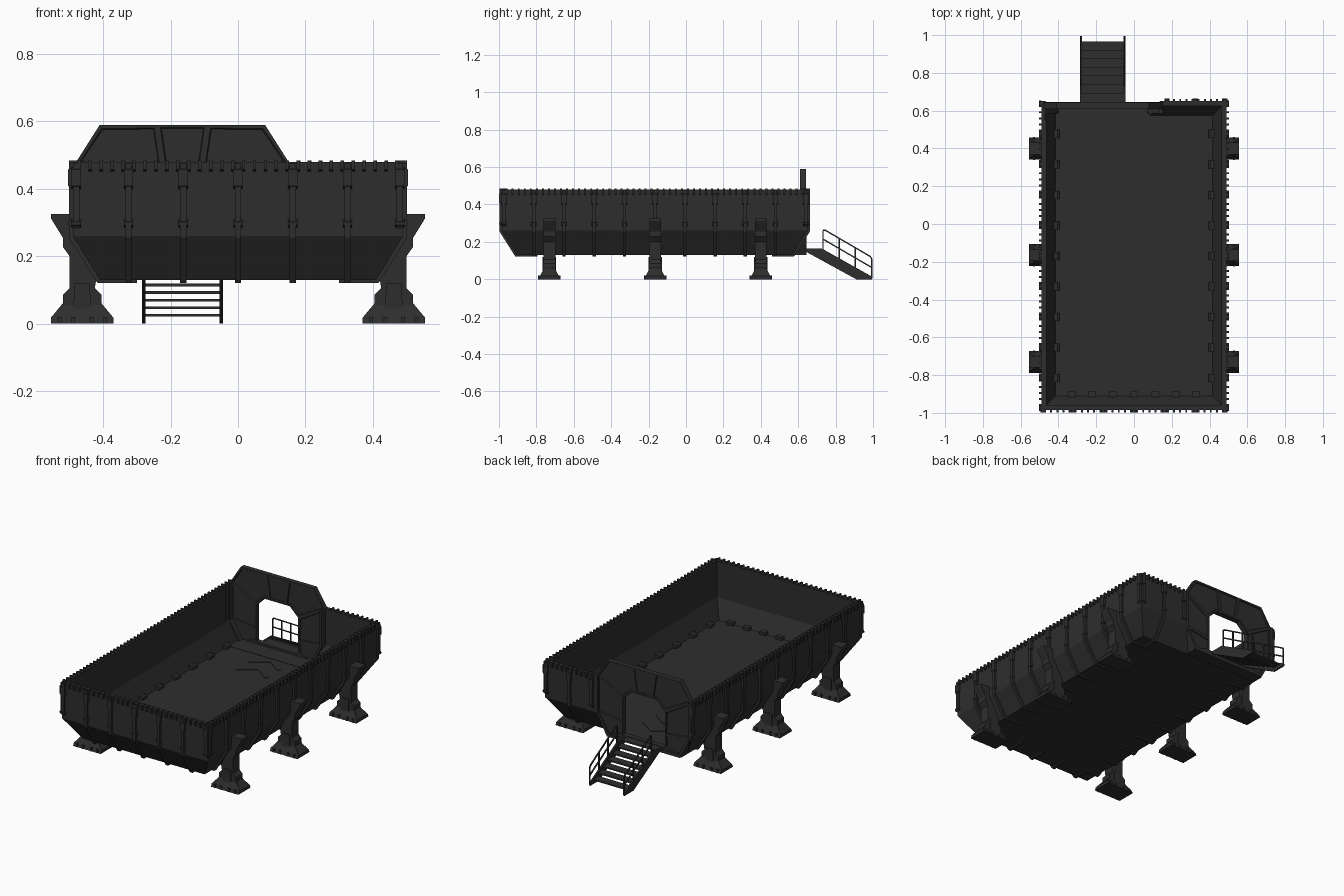
import bpy, bmesh, math
from mathutils import Vector

if "Cube" in bpy.data.objects:
    bpy.data.objects.remove(bpy.data.objects["Cube"])

mat = bpy.data.materials.new("charcoal")
mat.diffuse_color = (0.027, 0.027, 0.027, 1)
mat.use_nodes = True
mat.node_tree.nodes["Principled BSDF"].inputs["Base Color"].default_value = mat.diffuse_color


def finish(bm, name):
    bmesh.ops.recalc_face_normals(bm, faces=bm.faces[:])
    me = bpy.data.meshes.new(name)
    bm.to_mesh(me)
    bm.free()
    me.materials.append(mat)
    ob = bpy.data.objects.new(name, me)
    bpy.context.collection.objects.link(ob)
    return ob


def prism(bm, pts, axis, a, b):
    """Extrude a 2D outline (horizontal, z) along axis x or y from a to b."""
    def mk(p, t):
        return bm.verts.new((t, p[0], p[1]) if axis == 'x' else (p[0], t, p[1]))
    A = [mk(p, a) for p in pts]
    B = [mk(p, b) for p in pts]
    n = len(pts)
    caps = [bm.faces.new(A), bm.faces.new(B[::-1])]
    for i in range(n):
        bm.faces.new((A[i], B[i], B[(i + 1) % n], A[(i + 1) % n]))
    return caps


def box(bm, x0, x1, y0, y1, z0, z1):
    prism(bm, [(x0, z0), (x1, z0), (x1, z1), (x0, z1)], 'y', y0, y1)


def bar(bm, p, q, r=0.004):
    """Square rod between two points."""
    p, q = Vector(p), Vector(q)
    d = (q - p).normalized()
    u = Vector((1, 0, 0))
    v = d.cross(u)
    rings = [[bm.verts.new(c + u * i * r + v * j * r)
              for i, j in ((-1, -1), (1, -1), (1, 1), (-1, 1))] for c in (p, q)]
    bm.faces.new(rings[0])
    bm.faces.new(rings[1][::-1])
    for i in range(4):
        k = (i + 1) % 4
        bm.faces.new((rings[0][i], rings[0][k], rings[1][k], rings[1][i]))


# main tub: outer and inner loops joined into one shell
WX, WF, WB = 0.49, 0.985, 0.65
GX = -0.165  # gate centre
bm = bmesh.new()
loops = []
for inset, z in ((0.08, 0.13), (0, 0.26), (0, 0.48), (0.026, 0.48), (0.026, 0.26), (0.075, 0.15)):
    x, f, b = WX - inset, -WF + inset, WB - inset
    loops.append([bm.verts.new((px, py, z)) for px, py in ((-x, f), (x, f), (x, b), (-x, b))])
bm.faces.new(loops[0])
bm.faces.new(loops[-1])
for A, B in zip(loops, loops[1:]):
    for i in range(4):
        k = (i + 1) % 4
        bm.faces.new((A[i], A[k], B[k], B[i]))
tub = finish(bm, "tub")

# cut the gateway out of the back wall
oct_low = [(-0.315, 0.48), (-0.315, 0.26), (-0.245, 0.13), (0.245, 0.13), (0.315, 0.26), (0.315, 0.48)]
bm = bmesh.new()
prism(bm, [(GX - 0.305, 0.6), (GX - 0.305, 0.265), (GX - 0.25, 0.15), (GX + 0.25, 0.15),
           (GX + 0.305, 0.265), (GX + 0.305, 0.6)], 'y', 0.55, 0.75)
cutter = finish(bm, "gate_cutter")
cutter.hide_render = True
mod = tub.modifiers.new("gateway", 'BOOLEAN')
mod.operation = 'DIFFERENCE'
mod.object = cutter
mod.solver = 'EXACT'
bpy.context.view_layer.objects.active = tub
bpy.ops.object.modifier_apply(modifier="gateway")
bpy.data.objects.remove(cutter)

# gate sill floor and lower collar
bm = bmesh.new()
box(bm, GX - 0.25, GX + 0.25, 0.5, 0.64, 0.131, 0.152)
inner = [(u * 0.955, max(z, 0.15)) for u, z in oct_low]
for i in range(5):
    quad = [oct_low[i], oct_low[i + 1], inner[i + 1], inner[i]]
    prism(bm, [(GX + u, z) for u, z in quad], 'y', 0.585, 0.645)
finish(bm, "gate_collar")

# gate frame: panels around the opening, each inset on both sides
half = [
    [(0.245, 0.59), (0.075, 0.59), (0.055, 0.44), (0.085, 0.44), (0.142, 0.385), (0.315, 0.48)],
    [(0.315, 0.48), (0.142, 0.385), (0.142, 0.24), (0.315, 0.26)],
    [(0.315, 0.26), (0.142, 0.24), (0.142, 0.165), (0.245, 0.13)],
]
panels = [[(GX + s * u, z) for u, z in p] for s in (1, -1) for p in half]
panels.append([(GX + u, z) for u, z in ((-0.075, 0.59), (0.075, 0.59), (0.055, 0.44), (-0.055, 0.44))])
bm = bmesh.new()
caps = []
for p in panels:
    caps += prism(bm, p, 'y', 0.61, 0.642)
prism(bm, [(GX - 0.245, 0.13), (GX - 0.142, 0.165), (GX + 0.142, 0.165), (GX + 0.245, 0.13)], 'y', 0.61, 0.642)
bmesh.ops.recalc_face_normals(bm, faces=bm.faces[:])
bmesh.ops.inset_individual(bm, faces=caps, thickness=0.013, depth=0)
bmesh.ops.inset_individual(bm, faces=caps, thickness=0.004, depth=-0.006)
finish(bm, "gate_frame")


# wall ribs and rim teeth
def rib(bm, axis, s, w, t, full=True):
    o = 0.012
    if full:
        pts = [(w - .01, .475), (w + o, .475), (w + o, .255), (w - .08 + o * .6, .121),
               (w - .19, .121), (w - .19, .135), (w - .085, .135), (w - .01, .262)]
    else:
        pts = [(w - .01, .475), (w + o, .475), (w + o, .3), (w, .28), (w - .01, .28)]
    prism(bm, [(s * h, z) for h, z in pts], axis, t - 0.009, t + 0.009)
    # clamps on the rib
    for z0, z1 in ((0.40, 0.465), (0.285, 0.31)):
        c = [(w, z0), (w + .014, z0 + .008), (w + .014, z1 - .008), (w, z1)]
        prism(bm, [(s * h, z) for h, z in c], axis, t - 0.014, t + 0.014)


def tooth(bm, axis, s, w, t):
    c = [(w - .02, .475), (w, .452), (w + .012, .457), (w + .012, .484), (w - .02, .484)]
    prism(bm, [(s * h, z) for h, z in c], axis, t - 0.005, t + 0.005)


ribs, teeth = bmesh.new(), bmesh.new()
for s in (-1, 1):
    for i in range(11):
        rib(ribs, 'y', s, WX, -0.975 + i * 0.1615, 0 < i < 10)
    for i in range(50):
        tooth(teeth, 'y', s, WX, -0.975 + i * 0.0323 + 0.016)
for i in range(-3, 4):
    rib(ribs, 'x', -1, WF, i * 0.1625 if abs(i) < 3 else i * 0.16, abs(i) < 3)
for i in range(30):
    tooth(teeth, 'x', -1, WF, -0.471 + i * 0.0325)
for x in (0.175, 0.325, 0.48):
    rib(ribs, 'x', 1, WB, x, x == 0.325)
for i in range(10):
    tooth(teeth, 'x', 1, WB, 0.18 + i * 0.0325)
finish(ribs, "wall_ribs")
finish(teeth, "rim_teeth")

# blocks along the floor edge inside
bm = bmesh.new()
for s in (-1, 1):
    for i in range(9):
        y = -0.815 + i * 0.1615
        prism(bm, [(s * .395, .148), (s * .395, .165), (s * .405, .172), (s * .435, .172), (s * .42, .148)],
              'y', y - 0.022, y + 0.022)
for i in range(-3, 4):
    x = i * 0.11
    box(bm, x - 0.02, x + 0.02, -0.915, -0.888, 0.148, 0.168)
finish(bm, "floor_edge_blocks")

# thin chevron plates in front of the gate
bm = bmesh.new()
for y in (0.34, 0.46):
    for s in (-1, 1):
        vs = [bm.verts.new((GX + 0.06 + s * a, y + b, 0.153)) for a, b in ((0, 0), (.1, -.07), (.1, -.04), (0, .03))]
        f = bm.faces.new(vs)
        r = bmesh.ops.extrude_face_region(bm, geom=[f])
        for v in r["geom"]:
            if isinstance(v, bmesh.types.BMVert):
                v.co.z -= 0.004
finish(bm, "floor_chevrons")

# six legs with flared feet
leg = [(.475, .325), (.555, .325), (.555, .312), (.52, .255), (.52, .228), (.5, .2), (.5, .105), (.52, .085),
       (.52, .06), (.553, .02), (.372, .02), (.405, .06), (.405, .085), (.425, .105), (.42, .135), (.47, .26)]
bm = bmesh.new()
for s in (-1, 1):
    for y in (-0.73, -0.165, 0.4):
        prism(bm, [(s * x, z) for x, z in leg], 'y', y - 0.031, y + 0.031)
        # cheek plates
        for t in (-1, 1):
            prism(bm, [(s * x, z) for x, z in ((.435, .015), (.49, .015), (.485, .12), (.44, .12))],
                  'y', y + t * 0.031, y + t * 0.036)
        # flared foot
        lo = [bm.verts.new((s * x, y + v, 0)) for x, v in ((.37, -.058), (.555, -.058), (.555, .058), (.37, .058))]
        mid = [bm.verts.new((v.co.x, y + (v.co.y - y) * 0.86, 0.018)) for v in lo]
        top = [bm.verts.new((s * x, y + v, 0.055)) for x, v in ((.402, -.031), (.523, -.031), (.523, .031), (.402, .031))]
        bm.faces.new(lo)
        bm.faces.new(top)
        for A, B in ((lo, mid), (mid, top)):
            for i in range(4):
                k = (i + 1) % 4
                bm.faces.new((A[i], A[k], B[k], B[i]))
        # toe studs
        for x in (.395, .435, .49, .53):
            box(bm, s * x - .006, s * x + .006, y - 0.06, y + 0.06, 0, 0.02)
finish(bm, "legs")

# stairs: stringers, landing and treads
bm = bmesh.new()
X0, X1 = -0.28, -0.05
for x in (X0, X1):
    prism(bm, [(.64, .165), (.725, .165), (.995, .014), (.995, 0), (.91, 0), (.64, .148)], 'x', x - .005, x + .005)
box(bm, X0, X1, 0.635, 0.69, 0.153, 0.162)
for i in range(6):
    z, y = 0.137 - i * 0.0225, 0.69 + i * 0.045
    box(bm, X0, X1, y, y + 0.05, z - 0.004, z + 0.004)
finish(bm, "stairs")

# handrails
bm = bmesh.new()
for x in (X0, X1):
    def line(y0, z0, y1, z1):
        bar(bm, (x, y0, z0), (x, y1, z1), 0.0035)
    line(.732, .155, .732, .262)
    line(.732, .262, .745, .262)
    line(.745, .262, .985, .122)
    line(.985, .122, .993, .11)
    line(.993, .11, .993, .005)
    line(.732, .215, .993, .063)
    for y in (.82, .905):
        line(y, .262 - (y - .745) * .583, y, .165 - (y - .725) * .56)
finish(bm, "handrails")
